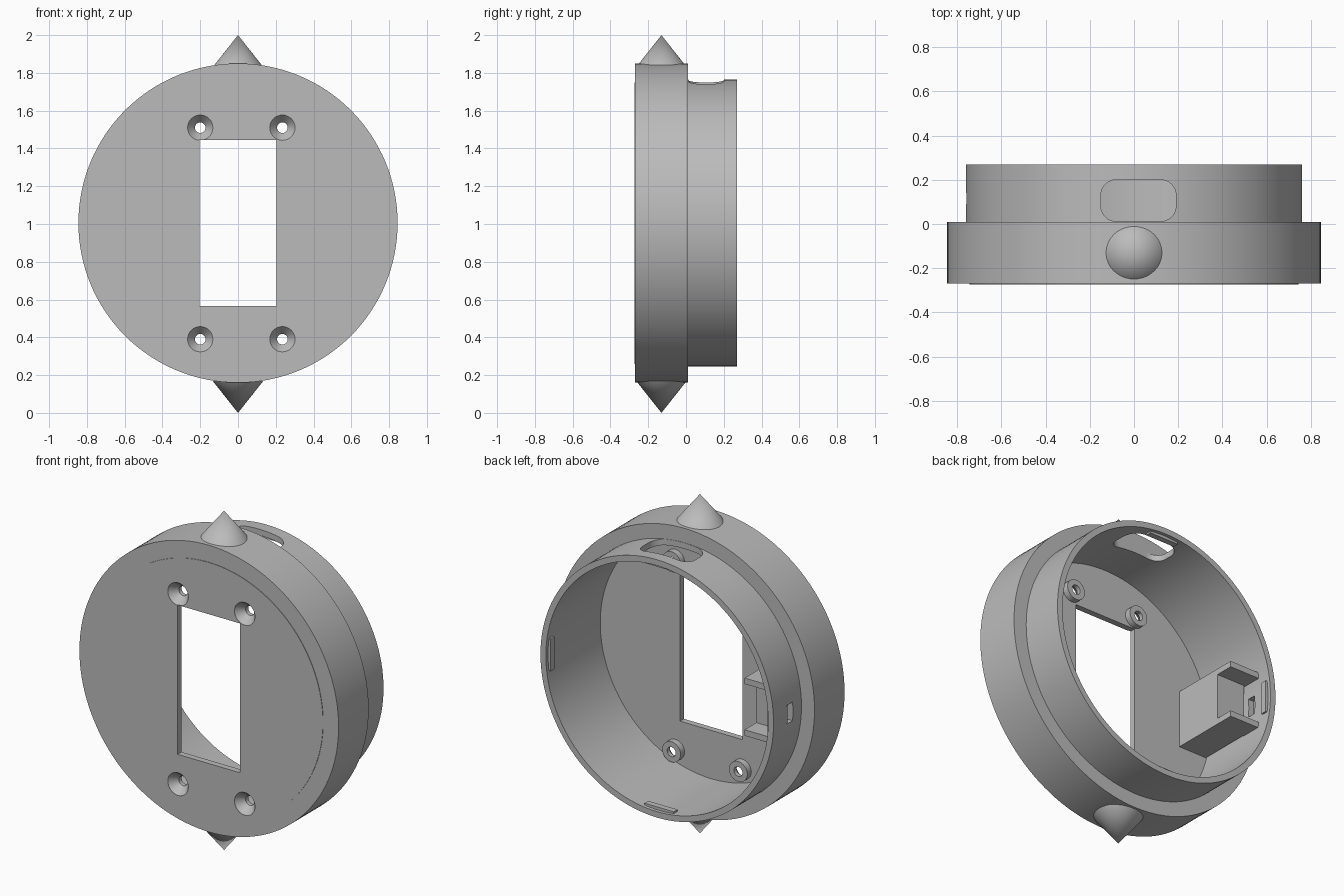
import bpy
import bmesh
import math
from mathutils import Matrix, Vector

old = bpy.data.objects.get("Cube")
if old:
    bpy.data.objects.remove(old, do_unlink=True)

CZ = 1.005            # height of the ring axis
FRONT, PLATE_BACK, STEP, REAR = -0.27, -0.237, 0.01, 0.27
R_FLANGE, R_BODY, R_IN = 0.845, 0.76, 0.725

grey = bpy.data.materials.new("plain grey")
grey.use_nodes = True
grey.diffuse_color = (0.5, 0.5, 0.5, 1)
grey.node_tree.nodes["Principled BSDF"].inputs["Base Color"].default_value = grey.diffuse_color


def finish(name, bm):
    bmesh.ops.recalc_face_normals(bm, faces=bm.faces)
    mesh = bpy.data.meshes.new(name)
    bm.to_mesh(mesh)
    bm.free()
    mesh.materials.append(grey)
    obj = bpy.data.objects.new(name, mesh)
    bpy.context.collection.objects.link(obj)
    return obj


def activate(obj):
    bpy.ops.object.select_all(action='DESELECT')
    obj.select_set(True)
    bpy.context.view_layer.objects.active = obj


def lathe(name, profile, x=0, z=CZ, steps=128):
    """Spin (radius, y) points around an axis along y."""
    bm = bmesh.new()
    verts = [bm.verts.new((r, y, 0)) for r, y in profile]
    edges = [bm.edges.new(pair) for pair in zip(verts, verts[1:])]
    bmesh.ops.spin(bm, geom=verts + edges, cent=(0, 0, 0), axis=(0, 1, 0),
                   angle=math.tau, steps=steps)
    bmesh.ops.remove_doubles(bm, verts=bm.verts, dist=1e-5)
    bmesh.ops.translate(bm, verts=bm.verts, vec=(x, 0, z))
    return finish(name, bm)


def box(name, lo, hi, round_z=0):
    """Box between two corners, optionally with rounded upright edges."""
    lo, hi = Vector(lo), Vector(hi)
    bm = bmesh.new()
    bmesh.ops.create_cube(bm, size=1, matrix=Matrix.Translation((lo + hi) / 2)
                          @ Matrix.Diagonal((*(hi - lo), 1)))
    if round_z:
        upright = [e for e in bm.edges
                   if abs(e.verts[0].co.z - e.verts[1].co.z) > 1e-4]
        bmesh.ops.bevel(bm, geom=upright, offset=round_z, segments=8,
                        profile=0.5, affect='EDGES')
    return finish(name, bm)


def combine(target, tool, operation):
    activate(target)
    mod = target.modifiers.new("combine", 'BOOLEAN')
    mod.operation, mod.solver, mod.object = operation, 'EXACT', tool
    bpy.ops.object.modifier_apply(modifier=mod.name)
    bpy.data.objects.remove(tool, do_unlink=True)


# Stepped cup: flange, body, and a front plate with a barely raised disc
housing = lathe("housing", [
    (0, FRONT - 0.003), (0.745, FRONT - 0.003), (0.745, FRONT),
    (R_FLANGE, FRONT), (R_FLANGE, STEP), (R_BODY, STEP), (R_BODY, REAR),
    (R_IN, REAR), (R_IN, PLATE_BACK), (0, PLATE_BACK)])

# Screw bosses behind the plate, with countersunk holes through them
for x in (-0.2, 0.235):
    for z in (0.39, 1.51):
        boss = lathe("boss", [(0, -0.25), (0.06, -0.25), (0.06, -0.2), (0, -0.2)], x, z, 32)
        combine(housing, boss, 'UNION')
        hole = lathe("hole", [(0, -0.3), (0.067, -0.3), (0.067, FRONT - 0.002),
                              (0.028, -0.225), (0.028, -0.1), (0, -0.1)], x, z, 32)
        combine(housing, hole, 'DIFFERENCE')

# Window, rounded slot on top, and small connector opening in the side
combine(housing, box("window", (-0.203, -0.4, 0.565), (0.205, -0.1, 1.445)), 'DIFFERENCE')
combine(housing, box("top_slot", (-0.15, 0.012, 1.6), (0.19, 0.2, 1.83), 0.07), 'DIFFERENCE')
combine(housing, box("side_slot", (-0.85, 0.09, CZ - 0.055), (-0.68, 0.14, CZ + 0.055)),
        'DIFFERENCE')
activate(housing)
bpy.ops.object.shade_smooth_by_angle(angle=math.radians(30))

# Connector holder: solid block with two arms beside the side opening
box("holder_block", (-0.7, -0.245, CZ - 0.17), (-0.515, 0.08, CZ + 0.17))
for name, side in (("upper", 1), ("lower", -1)):
    a, b = sorted((CZ + side * 0.135, CZ + side * 0.17))
    box("holder_arm_" + name, (-0.71, 0.07, a), (-0.515, 0.19, b))

# Snap ridges around the inside of the rear rim
for i, name in enumerate(("left", "top", "right", "bottom")):
    ridge = box("snap_ridge_" + name, (0.708, 0.215, -0.095), (0.735, 0.25, 0.095))
    ridge.data.transform(Matrix.Translation((0, 0, CZ))
                         @ Matrix.Rotation(-i * math.pi / 2, 4, 'Y'))

# Pointed studs above and below the flange
for name, side in (("top", 1), ("bottom", -1)):
    bm = bmesh.new()
    height = 0.168
    bmesh.ops.create_cone(bm, cap_ends=True, segments=64, radius1=0.133, radius2=0, depth=height)
    bmesh.ops.translate(bm, verts=bm.verts, vec=(0, 0, 1 - height / 2))
    stud = finish("stud_" + name, bm)
    if side < 0:
        stud.data.transform(Matrix.Rotation(math.pi, 4, 'X'))
    stud.data.transform(Matrix.Translation((0, -0.13, 1)))
    activate(stud)
    bpy.ops.object.shade_smooth_by_angle(angle=math.radians(30))
